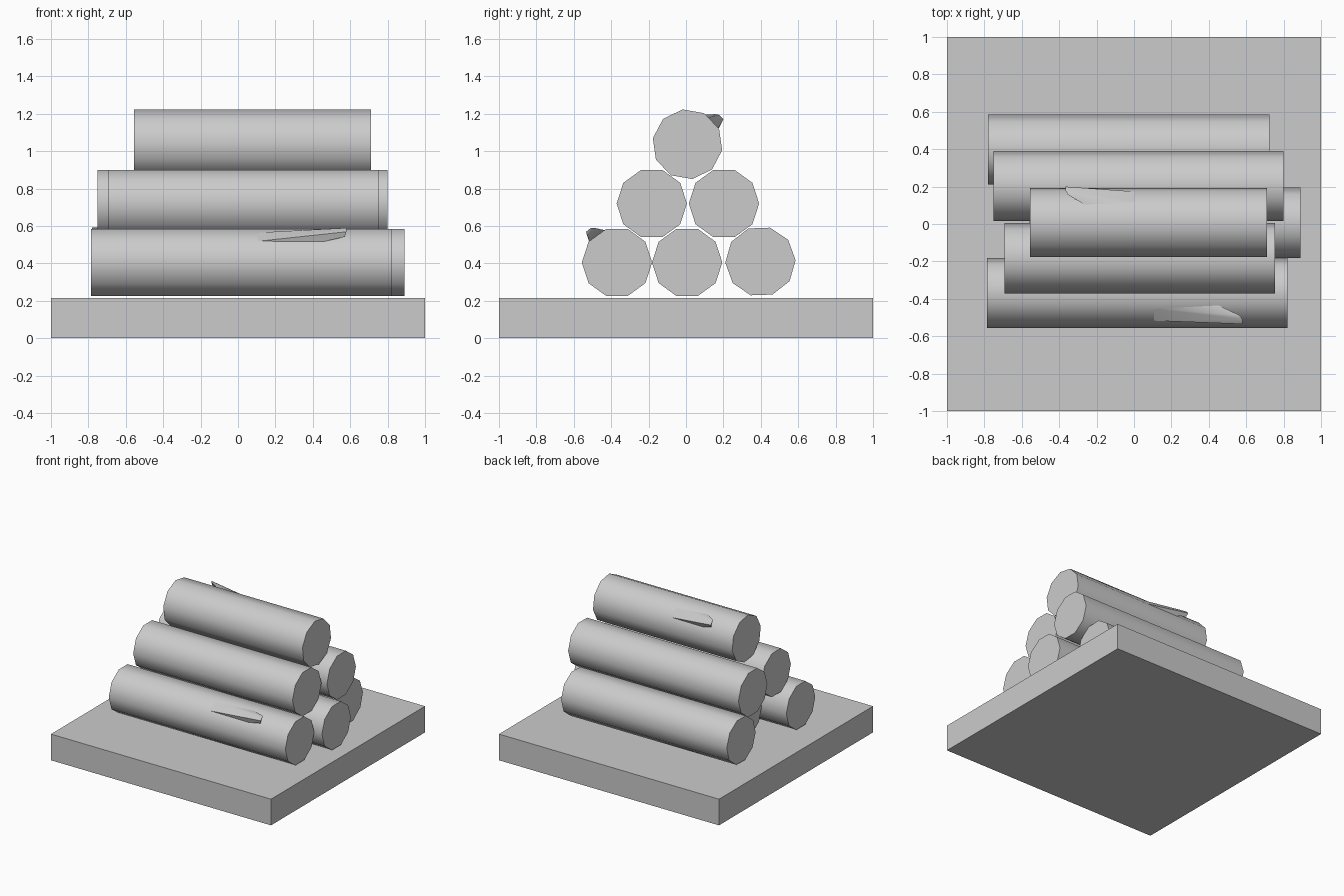
import bpy, bmesh, math
from mathutils import Matrix, Vector

if "Cube" in bpy.data.objects:
    bpy.data.objects.remove(bpy.data.objects["Cube"])

R = 0.188       # log radius
SIDES = 10


def finish(bm, name):
    bmesh.ops.recalc_face_normals(bm, faces=bm.faces)
    mesh = bpy.data.meshes.new(name)
    bm.to_mesh(mesh)
    bm.free()
    ob = bpy.data.objects.new(name, mesh)
    bpy.context.collection.objects.link(ob)
    return ob


def log(name, x0, x1, y, z, roll=0, flip=False, stub=False):
    bm = bmesh.new()
    # ten-sided trunk, running from x = -1 to 1 before scaling
    rings = []
    for x in (-1, 1):
        rings.append([bm.verts.new((x, R * math.cos(a), R * math.sin(a)))
                      for a in (i * math.tau / SIDES for i in range(SIDES))])
    for ring in rings:
        bm.faces.new(ring)
    for i in range(SIDES):
        j = (i + 1) % SIDES
        bm.faces.new((rings[0][i], rings[0][j], rings[1][j], rings[1][i]))
    # broken branch stub: a long ramp rising to an overhanging tip
    if stub:
        pts = [(0.05, -0.146, 0.108), (0.12, -0.085, 0.160),
               (0.53, -0.062, 0.172), (0.53, -0.148, 0.108),
               (0.68, -0.118, 0.184), (0.70, -0.140, 0.184),
               (0.70, -0.166, 0.164), (0.69, -0.156, 0.137)]
        bmesh.ops.convex_hull(bm, input=[bm.verts.new(p) for p in pts])
    ob = finish(bm, name)
    place = (Matrix.Translation(((x0 + x1) / 2, y, z))
             @ Matrix.Rotation(math.radians(roll), 4, 'X')
             @ Matrix.Rotation(math.pi if flip else 0, 4, 'Z')
             @ Matrix.Diagonal(Vector(((x1 - x0) / 2, 1, 1, 1))))
    ob.data.transform(place)
    # smooth bark, sharp cut ends
    bpy.ops.object.select_all(action='DESELECT')
    ob.select_set(True)
    bpy.context.view_layer.objects.active = ob
    bpy.ops.object.shade_smooth_by_angle(angle=math.radians(40))


# square base slab
bm = bmesh.new()
bmesh.ops.create_cube(bm, size=1, matrix=Matrix.Translation((0, 0, 0.1075))
                      @ Matrix.Diagonal(Vector((2, 2, 0.215, 1))))
finish(bm, "base_slab")

# bottom row
log("log_bottom_front", -0.785, 0.82, -0.369, 0.405, stub=True)
log("log_bottom_middle", -0.56, 0.89, 0.006, 0.405)
log("log_bottom_back", -0.78, 0.725, 0.398, 0.41, roll=2)
# middle row
log("log_middle_front", -0.693, 0.755, -0.183, 0.72)
log("log_middle_back", -0.75, 0.798, 0.203, 0.72)
# top log
log("log_top", -0.555, 0.71, 0.008, 1.037, roll=-10, flip=True, stub=True)
